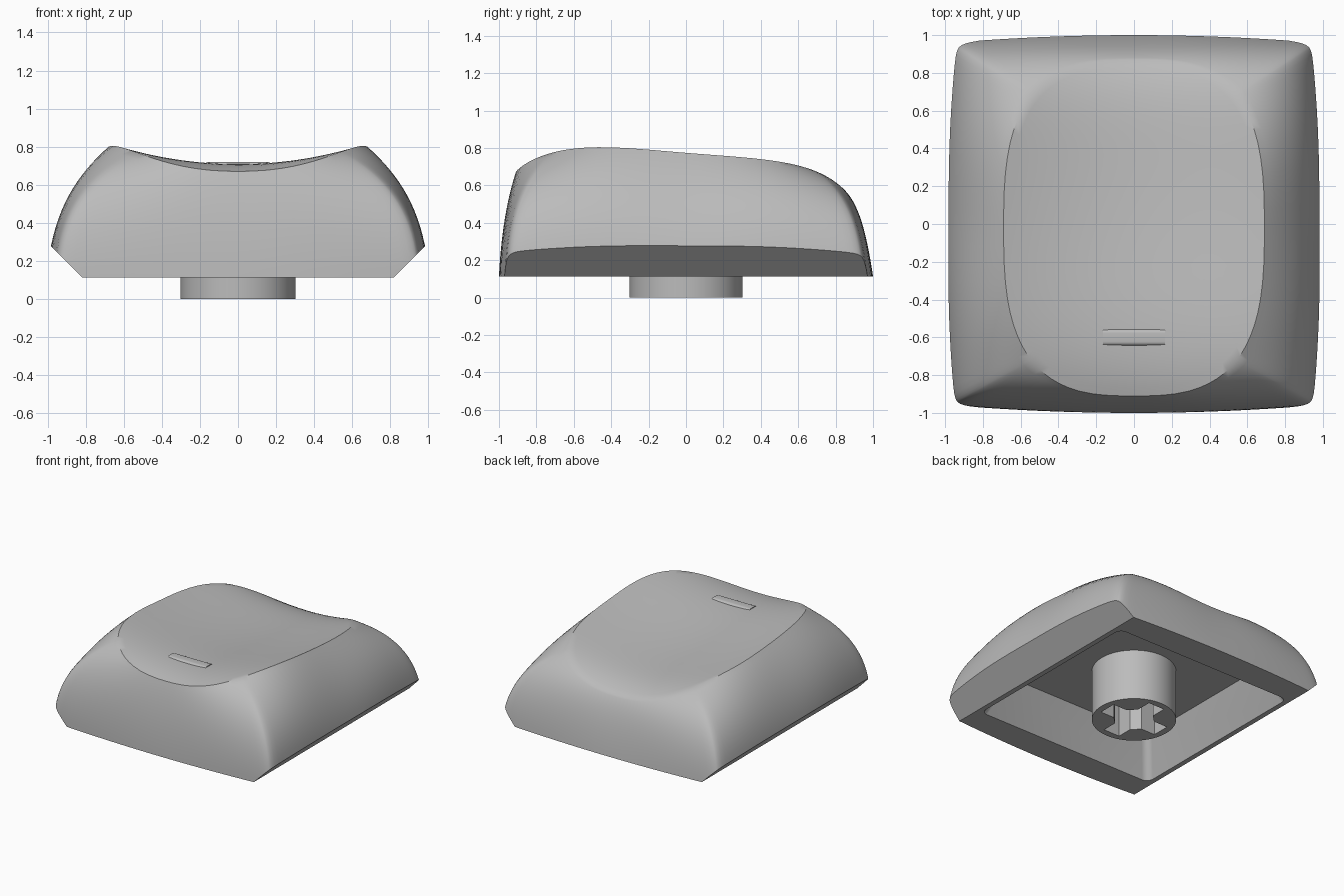
import bpy, bmesh, math
from mathutils import Vector, Matrix

if "Cube" in bpy.data.objects:
    bpy.data.objects.remove(bpy.data.objects["Cube"], do_unlink=True)

grey = bpy.data.materials.new("plain grey")
grey.use_nodes = True
grey.diffuse_color = (0.5, 0.5, 0.5, 1)
grey.node_tree.nodes["Principled BSDF"].inputs["Base Color"].default_value = (0.5, 0.5, 0.5, 1)

BASE_Z, CEILING_Z = 0.113, 0.40
SIDE_STEPS, WALL_STEPS, DISH_STEPS = 28, 18, 20


def make(name, bm):
    bmesh.ops.recalc_face_normals(bm, faces=bm.faces)
    mesh = bpy.data.meshes.new(name)
    bm.to_mesh(mesh)
    bm.free()
    mesh.materials.append(grey)
    obj = bpy.data.objects.new(name, mesh)
    bpy.context.collection.objects.link(obj)
    return obj


def activate(obj):
    bpy.ops.object.select_all(action='DESELECT')
    obj.select_set(True)
    bpy.context.view_layer.objects.active = obj


def cut(obj, cutter):
    mod = obj.modifiers.new("cut", 'BOOLEAN')
    mod.operation, mod.solver, mod.object = 'DIFFERENCE', 'EXACT', cutter
    activate(obj)
    bpy.ops.object.modifier_apply(modifier=mod.name)
    bpy.data.objects.remove(cutter, do_unlink=True)


def smooth(obj, degrees):
    activate(obj)
    bpy.ops.object.shade_smooth_by_angle(angle=math.radians(degrees))


def box(bm, sx, sy, z0, z1):
    verts = bmesh.ops.create_cube(bm, size=1)["verts"]
    bmesh.ops.scale(bm, vec=(sx, sy, z1 - z0), verts=verts)
    bmesh.ops.translate(bm, vec=(0, 0, (z0 + z1) / 2), verts=verts)
    return verts


# Scooped finger dish that rolls off at the front and back
def dish_z(x, y):
    roll = 0.155*y**4 if y < 0 else 0.196*y**6
    return 0.662 - 0.08*y + 0.05*y*y - roll + 0.235*x*x


def squircle(u, v, n):
    k = (abs(u)**n + abs(v)**n) ** (-1 / n)
    return u * k, v * k


def square_border():
    for q in range(4):
        for i in range(SIDE_STEPS):
            s = math.sin(math.pi / 2 * (2 * i / SIDE_STEPS - 1))
            u, v = 1, s
            for _ in range(q):
                u, v = -v, u
            yield u, v


# One wall line: curve from the base outline up to the dish rim
def wall_column(u, v):
    bu, bv = squircle(u, v, 40)
    base = Vector((1.005*bu*(1 - 0.045*bv*bv), bv*(1 - 0.04*bu*bu), BASE_Z))
    ru, rv = squircle(u, v, 2.9)
    x, y = 0.69*ru, 0.89*rv - 0.02
    rim = Vector((x, y, dish_z(x, y)))
    side = ru*ru / (ru*ru + rv*rv)
    corner = 4*side*(1 - side)
    reach, lift = (0.65, 0.74) if v > 0 else (0.83, 0.58)
    reach = 0.935*side + reach*(1 - side) + 0.1*corner
    lift = 0.567*side + lift*(1 - side) + 0.11*corner
    mid = rim.lerp(base, reach)
    mid.z = BASE_Z + (rim.z - BASE_Z)*lift
    return [base.lerp(mid, t).lerp(mid.lerp(rim, t), t)
            for t in (i / WALL_STEPS for i in range(WALL_STEPS + 1))]


# Cap body: walls, dish and flat underside
bm = bmesh.new()
columns = [wall_column(u, v) for u, v in square_border()]
rings = [[bm.verts.new(c[i]) for c in columns] for i in range(WALL_STEPS + 1)]
for i in range(1, DISH_STEPS):
    k = 1 - i / DISH_STEPS
    ring = []
    for c in columns:
        x, y = c[-1].x*k, c[-1].y*k
        ring.append(bm.verts.new((x, y, dish_z(x, y))))
    rings.append(ring)
count = len(columns)
for a, b in zip(rings, rings[1:]):
    for j in range(count):
        m = (j + 1) % count
        bm.faces.new((a[j], a[m], b[m], b[j]))
centre = bm.verts.new((0, 0, dish_z(0, 0)))
for j in range(count):
    bm.faces.new((rings[-1][j], rings[-1][(j + 1) % count], centre))
bm.faces.new(rings[0][::-1])

# Sloping cuts along the lower left and right edges
for s in (1, -1):
    bmesh.ops.bisect_plane(bm, geom=bm.verts[:] + bm.edges[:] + bm.faces[:],
                           plane_co=(0.705*s, 0, 0), plane_no=(s, 0, -1),
                           clear_outer=True)
    bmesh.ops.remove_doubles(bm, verts=bm.verts[:], dist=1e-5)
    bmesh.ops.holes_fill(bm, edges=[e for e in bm.edges if e.is_boundary], sides=0)
body = make("cap_body", bm)

# Tapered hollow underneath
bm = bmesh.new()
for v in box(bm, 2, 2, BASE_Z - 0.1, CEILING_Z):
    top = v.co.z > BASE_Z
    v.co.x *= 0.66 if top else 0.82
    v.co.y *= 0.64 if top else 0.82
upright = [e for e in bm.edges if abs(e.verts[0].co.z - e.verts[1].co.z) > 0.1]
bmesh.ops.bevel(bm, geom=upright, offset=0.05, segments=5, profile=0.5, affect='EDGES')
cut(body, make("hollow_cutter", bm))
smooth(body, 38)

# Round stem with a cross-shaped socket, its inner corners chamfered
bm = bmesh.new()
bmesh.ops.create_cone(bm, cap_ends=True, segments=64, radius1=0.302, radius2=0.302,
                      depth=CEILING_Z + 0.01)
bmesh.ops.translate(bm, vec=(0, 0, (CEILING_Z + 0.01) / 2), verts=bm.verts)
stem = make("stem", bm)
for sx, sy, turn in ((0.5, 0.14, 0), (0.14, 0.5, 0), (0.28, 0.28, 45)):
    bm = bmesh.new()
    box(bm, sx, sy, -0.1, CEILING_Z - 0.01)
    bmesh.ops.rotate(bm, verts=bm.verts, cent=(0, 0, 0),
                     matrix=Matrix.Rotation(math.radians(turn), 3, 'Z'))
    cut(stem, make("socket_cutter", bm))
smooth(stem, 30)

# Raised finger bar near the front of the dish
bm = bmesh.new()
box(bm, 0.33, 0.09, 0.66, 0.72)
top_edges = [e for e in bm.edges if all(v.co.z > 0.7 for v in e.verts)
             and abs(e.verts[0].co.x - e.verts[1].co.x) > 0.1]
bmesh.ops.bevel(bm, geom=top_edges, offset=0.022, segments=5, profile=0.5, affect='EDGES')
bmesh.ops.translate(bm, vec=(0, -0.6, 0), verts=bm.verts)
smooth(make("finger_bar", bm), 30)
